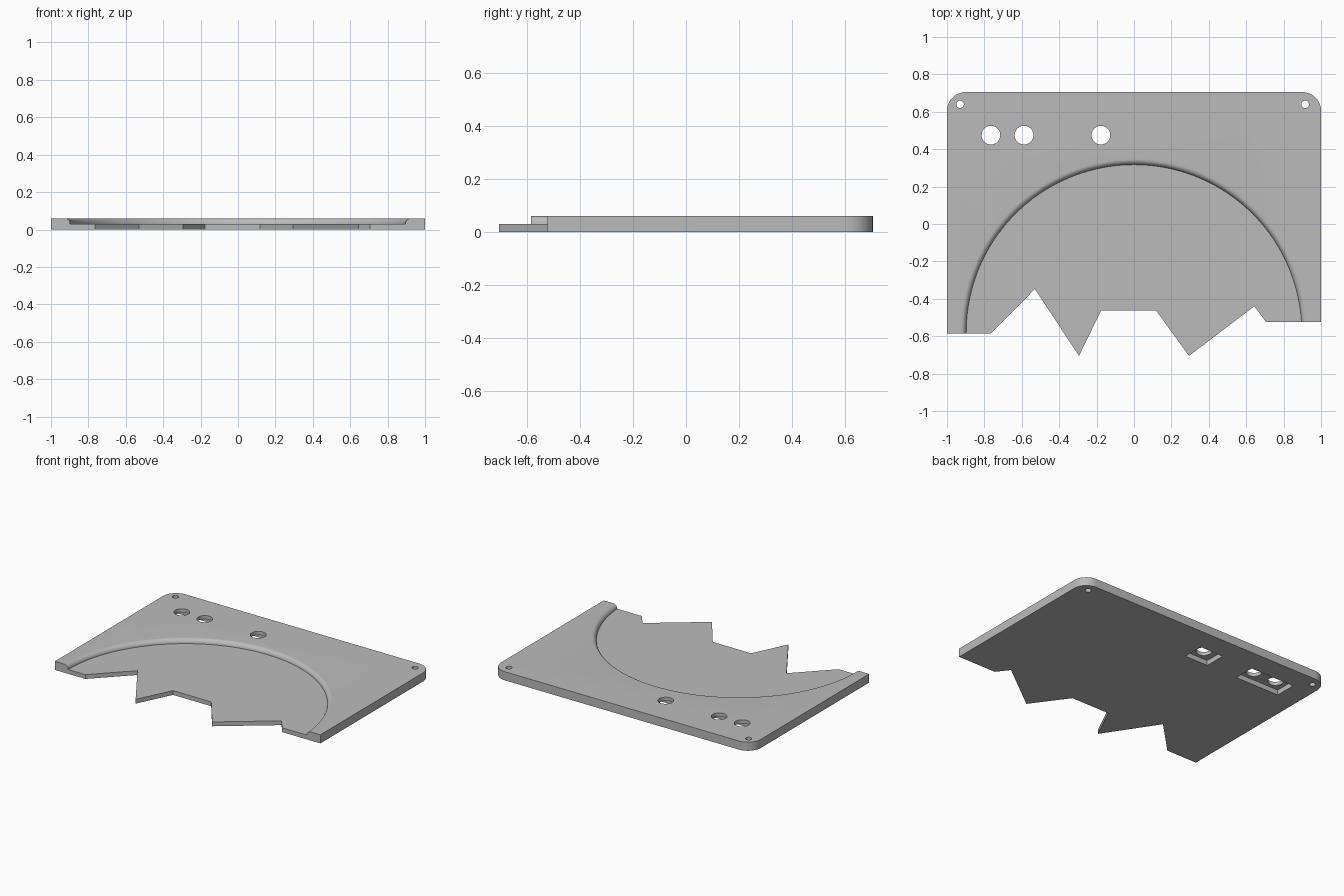
import bpy, bmesh, math

cube = bpy.data.objects.get("Cube")
if cube:
    bpy.data.objects.remove(cube, do_unlink=True)

THICK, FLOOR = 0.06, 0.03
HOLE_Y = 0.475

grey = bpy.data.materials.new("plain grey")
grey.use_nodes = True
colour = (0.5, 0.5, 0.5, 1)
grey.diffuse_color = colour
grey.node_tree.nodes["Principled BSDF"].inputs["Base Color"].default_value = colour


def add_object(name, bm):
    bmesh.ops.recalc_face_normals(bm, faces=bm.faces)
    mesh = bpy.data.meshes.new(name)
    bm.to_mesh(mesh)
    bm.free()
    mesh.materials.append(grey)
    obj = bpy.data.objects.new(name, mesh)
    bpy.context.collection.objects.link(obj)
    return obj


def prism(name, outline, low, high):
    bm = bmesh.new()
    face = bm.faces.new([bm.verts.new((x, y, low)) for x, y in outline])
    top = bmesh.ops.extrude_face_region(bm, geom=[face])["geom"]
    verts = [v for v in top if isinstance(v, bmesh.types.BMVert)]
    bmesh.ops.translate(bm, verts=verts, vec=(0, 0, high - low))
    return add_object(name, bm)


def arc(cx, cy, r, start, end, steps):
    angles = [math.radians(start + (end - start) * i / steps) for i in range(steps + 1)]
    return [(cx + r * math.cos(a), cy + r * math.sin(a)) for a in angles]


def hole(name, x, y, r):
    return prism(name, arc(x, y, r, 0, 360, 48)[:-1], -0.1, 0.2)


def pocket(name, x, width, depth=0.035, half=0.075):
    w = width / 2
    corners = [(x - w, HOLE_Y - half), (x + w, HOLE_Y - half),
               (x + w, HOLE_Y + half), (x - w, HOLE_Y + half)]
    return prism(name, corners, -0.1, depth)


# Plate with a jagged front edge and rounded back corners
jagged = [(-1, -0.585), (-0.765, -0.585), (-0.53, -0.348), (-0.294, -0.705),
          (-0.176, -0.463), (0.118, -0.463), (0.294, -0.705), (0.643, -0.44),
          (0.706, -0.523), (1, -0.523)]
outline = jagged + arc(0.9, 0.605, 0.1, 0, 90, 16) + arc(-0.9, 0.605, 0.1, 90, 180, 16)
plate = prism("broken_plate", outline, 0, THICK)

# Round recess with a softly rounded rim, as a turned cutter
R, CY = 0.897, -0.58
rim = arc(R + FLOOR, FLOOR, FLOOR, 180, 90, 10)
profile = [(0, FLOOR)] + rim + [(R + FLOOR, 0.12), (0, 0.12)]
bm = bmesh.new()
verts = [bm.verts.new((r, CY, z)) for r, z in profile]
edges = [bm.edges.new(pair) for pair in zip(verts, verts[1:])]
bmesh.ops.spin(bm, geom=verts + edges, cent=(0, CY, 0), axis=(0, 0, 1),
               angle=math.tau, steps=160, use_duplicate=False)
bmesh.ops.remove_doubles(bm, verts=bm.verts, dist=0.0001)
cutters = [add_object("recess_cutter", bm)]

# Pockets underneath, shaft holes and corner screw holes
cutters += [pocket("double_pocket_cutter", -0.677, 0.34),
            pocket("single_pocket_cutter", -0.177, 0.18)]
cutters += [hole("shaft_hole_cutter", x, HOLE_Y, 0.05) for x in (-0.765, -0.588, -0.177)]
cutters += [hole("screw_hole_cutter", x, 0.64, 0.02) for x in (-0.93, 0.915)]

# Cut everything, then discard the cutters
for cutter in cutters:
    cutter.hide_render = True
    mod = plate.modifiers.new(cutter.name, "BOOLEAN")
    mod.object = cutter
    mod.solver = "EXACT"
bpy.ops.object.select_all(action="DESELECT")
plate.select_set(True)
bpy.context.view_layer.objects.active = plate
for mod in list(plate.modifiers):
    bpy.ops.object.modifier_apply(modifier=mod.name)
for cutter in cutters:
    bpy.data.objects.remove(cutter, do_unlink=True)
bpy.ops.object.shade_smooth_by_angle(angle=math.radians(30))
